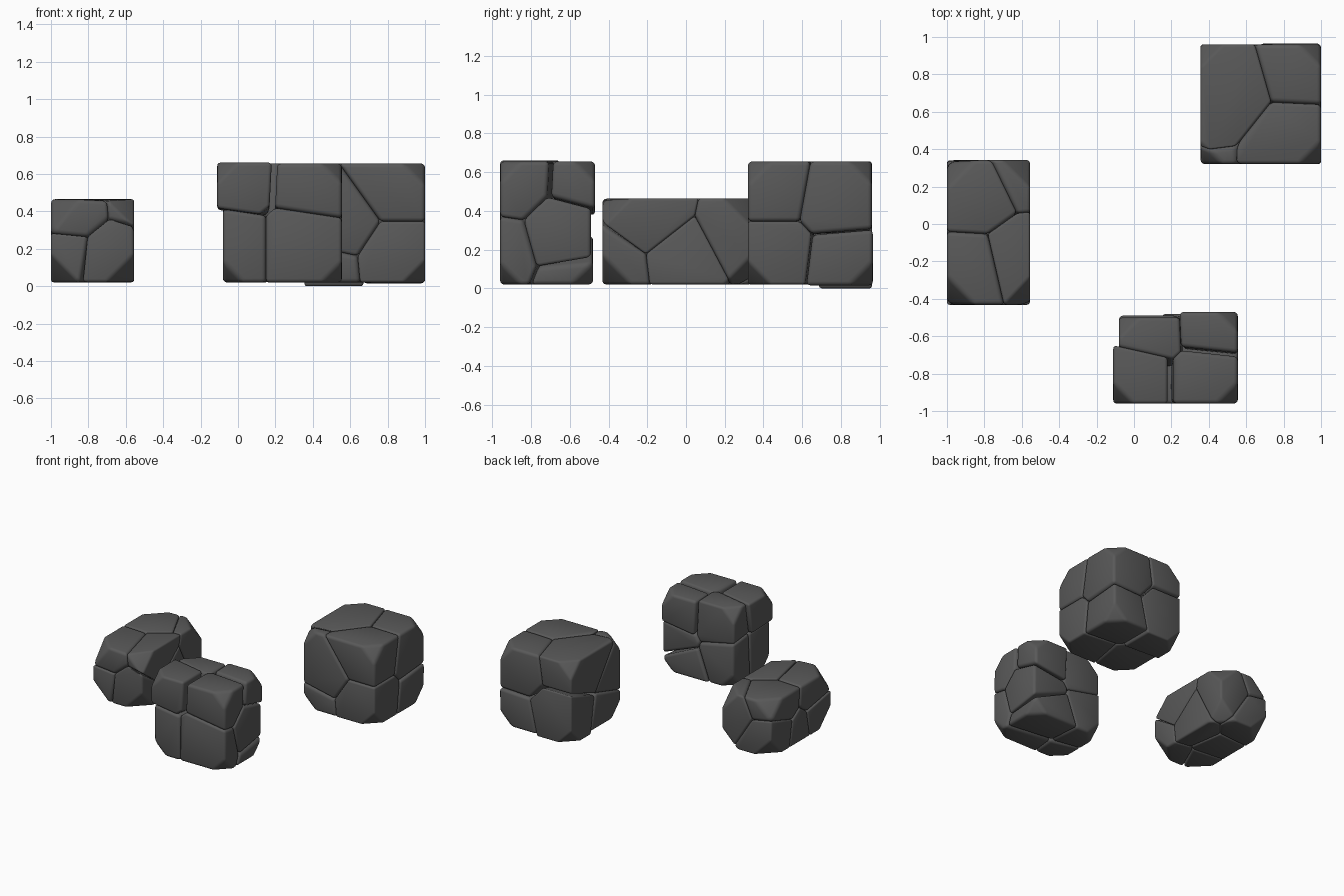
import bpy, bmesh
from mathutils import Vector

cube = bpy.data.objects.get("Cube")
if cube:
    bpy.data.objects.remove(cube)

stone = bpy.data.materials.new("dark_grey_stone")
stone.use_nodes = True
colour = (0.1, 0.1, 0.1, 1)
stone.diffuse_color = colour
bsdf = stone.node_tree.nodes["Principled BSDF"]
bsdf.inputs["Base Color"].default_value = colour
bsdf.inputs["Roughness"].default_value = 0.9


def block(half, corner):
    """Box with its eight corners knocked off."""
    bm = bmesh.new()
    bmesh.ops.create_cube(bm, size=2)
    bmesh.ops.scale(bm, vec=half, verts=bm.verts)
    bmesh.ops.bevel(bm, geom=bm.verts[:], offset=corner, segments=1,
                    profile=0.5, affect='VERTICES')
    return bm


def chunk(half, corner, seeds, i, shift):
    """Part of the block nearest to one seed, with softened edges."""
    bm = block(half, corner)
    for j, other in enumerate(seeds):
        if j == i:
            continue
        geom = bm.verts[:] + bm.edges[:] + bm.faces[:]
        cut = bmesh.ops.bisect_plane(bm, geom=geom, dist=1e-5, clear_outer=True,
                                     plane_co=(seeds[i] + other) / 2,
                                     plane_no=other - seeds[i])
        edges = [e for e in cut["geom_cut"] if isinstance(e, bmesh.types.BMEdge)]
        if edges:
            bmesh.ops.holes_fill(bm, edges=edges, sides=0)
    bmesh.ops.remove_doubles(bm, verts=bm.verts, dist=0.03)
    bmesh.ops.recalc_face_normals(bm, faces=bm.faces)
    bmesh.ops.bevel(bm, geom=bm.edges[:], offset=0.022, segments=3, profile=0.5,
                    affect='EDGES', clamp_overlap=True)
    bmesh.ops.translate(bm, vec=shift, verts=bm.verts)
    return bm


def cracked_rock(name, centre, half, corner, layout, shifts):
    half = Vector(half)
    seeds = [Vector(p) * half for p in layout]
    whole = bmesh.new()
    for i in range(len(seeds)):
        bm = chunk(half, corner, seeds, i, Vector(shifts.get(i, (0, 0, 0))))
        piece = bpy.data.meshes.new("piece")
        bm.to_mesh(piece)
        bm.free()
        whole.from_mesh(piece)
        bpy.data.meshes.remove(piece)
    for f in whole.faces:
        f.smooth = True
    mesh = bpy.data.meshes.new(name)
    whole.to_mesh(mesh)
    whole.free()
    mesh.materials.append(stone)
    ob = bpy.data.objects.new(name, mesh)
    ob.location = centre
    bpy.context.collection.objects.link(ob)


# Long low rock on the right side
cracked_rock("long_rock", (-0.778, -0.045, 0.243), (0.222, 0.387, 0.222), 0.15,
             [(-.3, .5, .6), (-.4, -.5, .5), (.75, -.35, .6), (.75, .1, -.4),
              (.6, .75, .2), (-.5, .7, -.5), (-.5, -.6, -.5), (.5, -.85, -.6),
              (-.4, 0, -.7)], {})

# Rock at the front, with an overhanging upper chunk
cracked_rock("front_rock", (0.237, -0.725, 0.338), (0.318, 0.235, 0.318), 0.11,
             [(-.6, -.5, .7), (.4, -.5, .65), (-.75, -.55, -.35), (.25, -.7, -.35),
              (-.4, .7, .55), (.5, .75, .6), (.6, .5, -.1), (.35, .65, -.75),
              (-.6, .55, -.4)],
             {0: (-.03, 0, .005), 5: (0, .02, 0), 4: (0, -.01, 0), 7: (0, .01, 0)})

# Large cubic rock at the back
cracked_rock("back_rock", (0.678, 0.64, 0.338), (0.322, 0.32, 0.318), 0.12,
             [(.5, -.6, .65), (.5, -.6, -.6), (.55, .5, .45), (.6, .6, -.75),
              (-.5, .2, .6), (-.4, -.6, 0), (-.5, .6, -.5), (-.55, -.4, -.7)],
             {6: (0, 0, -.02), 3: (0, .005, -.005)})
